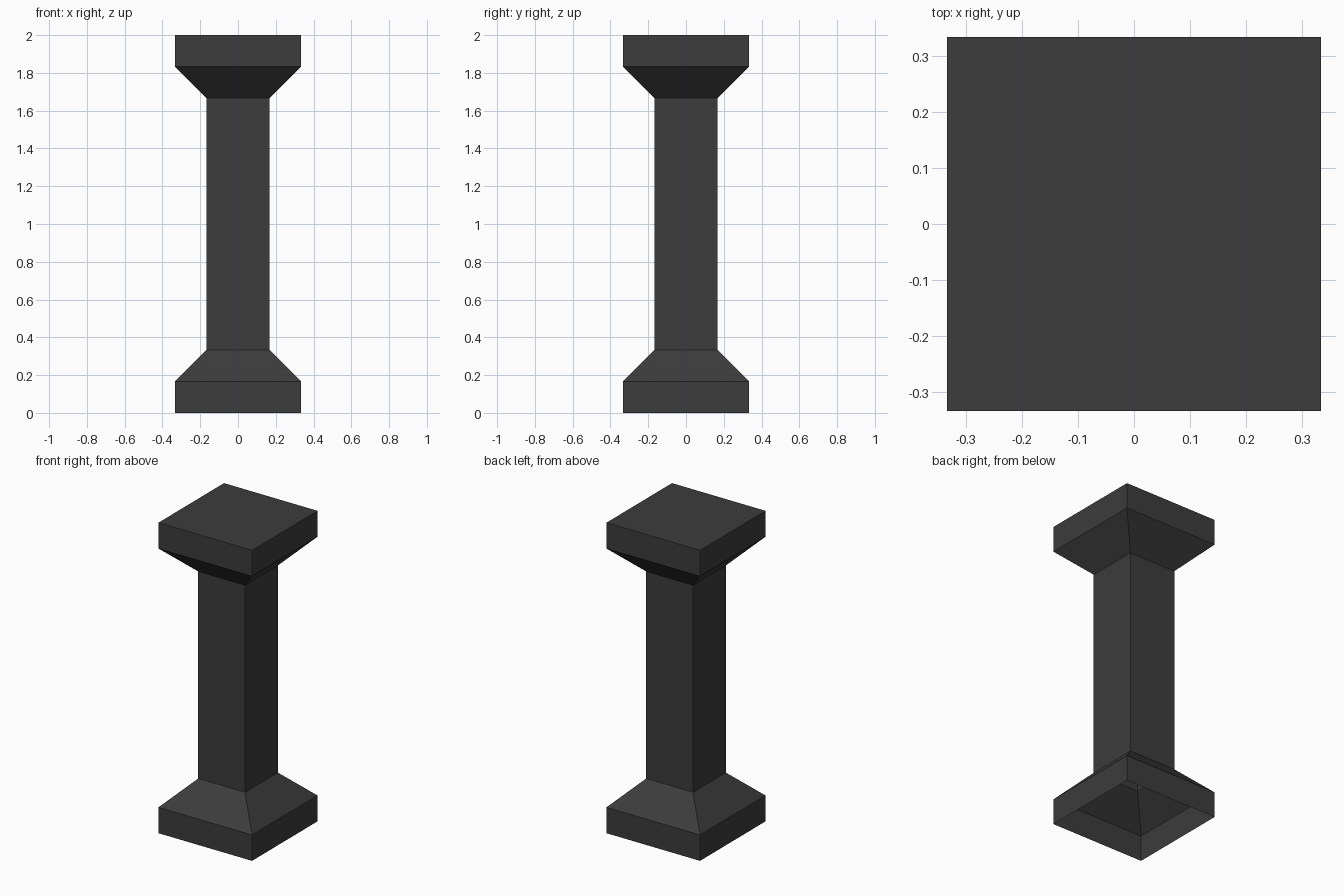
import bpy, bmesh

if "Cube" in bpy.data.objects:
    bpy.data.objects.remove(bpy.data.objects["Cube"])

# Dark stone material
mat = bpy.data.materials.new("dark_grey")
mat.diffuse_color = (0.045, 0.045, 0.045, 1)
mat.use_nodes = True
mat.node_tree.nodes["Principled BSDF"].inputs["Base Color"].default_value = mat.diffuse_color

# Profile of the pillar: (half width, height), from open bottom to top
S = 1 / 6
profile = [(2*S, 0), (2*S, S), (S, 2*S), (S, 2 - 2*S), (2*S, 2 - S), (2*S, 2)]

# Square rings joined into a hollow shell
bm = bmesh.new()
rings = [[bm.verts.new((sx * r, sy * r, z))
          for sx, sy in ((-1, -1), (1, -1), (1, 1), (-1, 1))]
         for r, z in profile]
for low, high in zip(rings, rings[1:]):
    for i in range(4):
        j = (i + 1) % 4
        bm.faces.new((low[i], low[j], high[j], high[i]))

# Flat top; the bottom stays open
bm.faces.new(rings[-1])

mesh = bpy.data.meshes.new("pillar")
bm.to_mesh(mesh)
bm.free()
mesh.materials.append(mat)
pillar = bpy.data.objects.new("pillar", mesh)
bpy.context.collection.objects.link(pillar)
